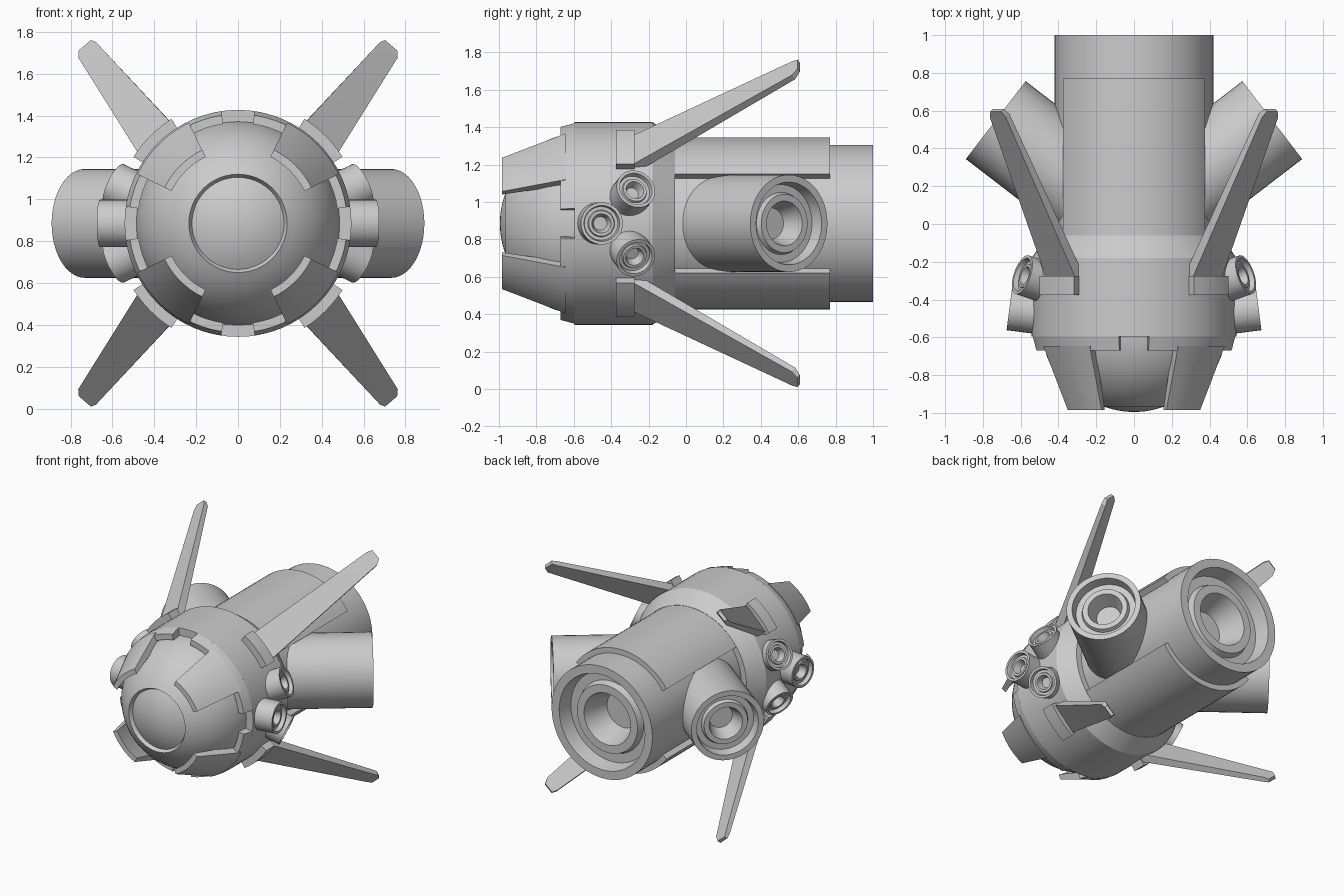
import bpy, bmesh
from math import sin, cos, pi, radians, asin
from mathutils import Vector

if "Cube" in bpy.data.objects:
    bpy.data.objects.remove(bpy.data.objects["Cube"])

CZ = 0.885                      # height of the hull axis
AXIS = Vector((0, CZ, 0))


def finish(name, bm):
    bmesh.ops.remove_doubles(bm, verts=bm.verts, dist=1e-5)
    bmesh.ops.recalc_face_normals(bm, faces=bm.faces)
    me = bpy.data.meshes.new(name)
    bm.to_mesh(me)
    bm.free()
    ob = bpy.data.objects.new(name, me)
    bpy.context.collection.objects.link(ob)
    return ob


def revolve(name, prof, loc=(0, 0, CZ), axis=(0, 1, 0), span=None, segs=48, loop=False):
    """Turn (radius, height) points about an axis; span = (mid, half) degrees gives a capped arc."""
    bm = bmesh.new()
    rot = Vector((0, 1, 0)).rotation_difference(Vector(axis).normalized())
    loc = Vector(loc)
    if span:
        a0, a1 = radians(span[0] - span[1]), radians(span[0] + span[1])
    else:
        a0, a1 = 0, 2 * pi
    rows = []
    for i in range(segs + 1 if span else segs):
        a = a0 + (a1 - a0) * i / segs
        rows.append([bm.verts.new(rot @ Vector((r * cos(a), h, r * sin(a))) + loc) for r, h in prof])
    n = len(prof)
    for i in range(segs):
        p, q = rows[i], rows[(i + 1) % len(rows)]
        for j in range(n if loop else n - 1):
            k = (j + 1) % n
            if prof[j][0] == 0:
                bm.faces.new((p[j], p[k], q[k]))
            elif prof[k][0] == 0:
                bm.faces.new((p[j], p[k], q[j]))
            else:
                bm.faces.new((p[j], p[k], q[k], q[j]))
    if span:
        bm.faces.new(rows[0])
        bm.faces.new(rows[-1])
    return finish(name, bm)


def engine(name, r, length, loc, axis, segs=48):
    """Tube whose open end at loc holds a recessed ring nozzle."""
    mouth = [(1, 0), (.85, 0), (.80, -.26), (.64, -.26), (.60, -.15), (.46, -.15), (.32, -.6), (0, -.6)]
    prof = [(0, -length), (r, -length)] + [(a * r, b * r) for a, b in mouth]
    return revolve(name, prof, loc, axis, segs=segs)


# Nose ball with a recessed round window
def arc(rad, t0, t1, n):
    ts = [t0 + (t1 - t0) * i / n for i in range(n + 1)]
    return [(rad * sin(t), -0.535 - rad * cos(t)) for t in ts]


ball = arc(0.49, radians(120), asin(0.235 / 0.49), 20)
dome = arc(0.46, asin(0.22 / 0.46), 0, 8)
dome[-1] = (0, dome[-1][1])
revolve("nose_ball", [(0, ball[0][1])] + ball + dome)

# Hull shell with notched front rim
revolve("hull_shell", [(.47, -.595), (.542, -.595), (.542, -.18), (.462, -.06), (.38, -.06)], segs=64, loop=True)
for mid in (45, 135, 225, 315):
    revolve("hull_rim", [(.48, -.59), (.48, -.67), (.522, -.67), (.542, -.595)],
            span=(mid, 36.5), segs=14, loop=True)
    # Tapered claw plates round the nose
    revolve("nose_claw", [(.535, -.645), (.39, -.985), (.353, -.985), (.465, -.645)],
            span=(mid, 19), segs=8, loop=True)
    # Fin mounting pads
    revolve("fin_pad", [(.52, -.375), (.592, -.375), (.592, -.275), (.52, -.275)],
            span=(mid, 12.5), segs=6, loop=True)

# Main tube, top and bottom armour panels
engine("main_engine", 0.42, 1.1, (0, 1, CZ), (0, 1, 0), 64)
for mid in (90, 270):
    revolve("armour_panel", [(.40, -.06), (.46, -.06), (.46, .77), (.40, .77)],
            span=(mid, 55), segs=22, loop=True)

# Swept fins in an X
for sx in (-1, 1):
    for sz in (-1, 1):
        bm = bmesh.new()
        rings = []
        ends = [(.50, -.31, 45, .112, .03), (1.085, .575, 49, .056, .017), (1.112, .602, 49.3, .038, .012)]
        slope = Vector((0.59, 0.9)).normalized()
        for r, y, a, w, t in ends:
            a = radians(a)
            out, tan = Vector((cos(a), 0, sin(a))), Vector((-sin(a), 0, cos(a)))
            nrm = out * slope.y - Vector((0, slope.x, 0))
            ring = []
            for u, v in ((-1, -1), (1, -1), (1, 1), (-1, 1)):
                p = out * r + Vector((0, y, 0)) + tan * w * u + nrm * t * v
                ring.append(bm.verts.new((p.x * sx, p.y, CZ + p.z * sz)))
            rings.append(ring)
        for p, q in zip(rings, rings[1:]):
            for j in range(4):
                bm.faces.new((p[j], p[(j + 1) % 4], q[(j + 1) % 4], q[j]))
        bm.faces.new(rings[0])
        bm.faces.new(rings[-1])
        finish("fin", bm)

# Angled side engines and small thruster clusters
for s in (-1, 1):
    engine("side_engine", 0.26, 0.74, (.732 * s, .55, CZ), (.793 * s, .609, 0))
    engine("front_thruster", 0.113, 0.2, (.66 * s, -.45, CZ), (s, .13, 0), 32)
    for z in (-1, 1):
        engine("rear_thruster", 0.108, 0.2, (.592 * s, -.268, CZ + .185 * z), (.85 * s, .3, .4 * z), 32)

# Smooth shading with crisp edges
bpy.ops.object.select_all(action='SELECT')
bpy.context.view_layer.objects.active = bpy.context.selected_objects[0]
bpy.ops.object.shade_smooth_by_angle(angle=radians(25))
